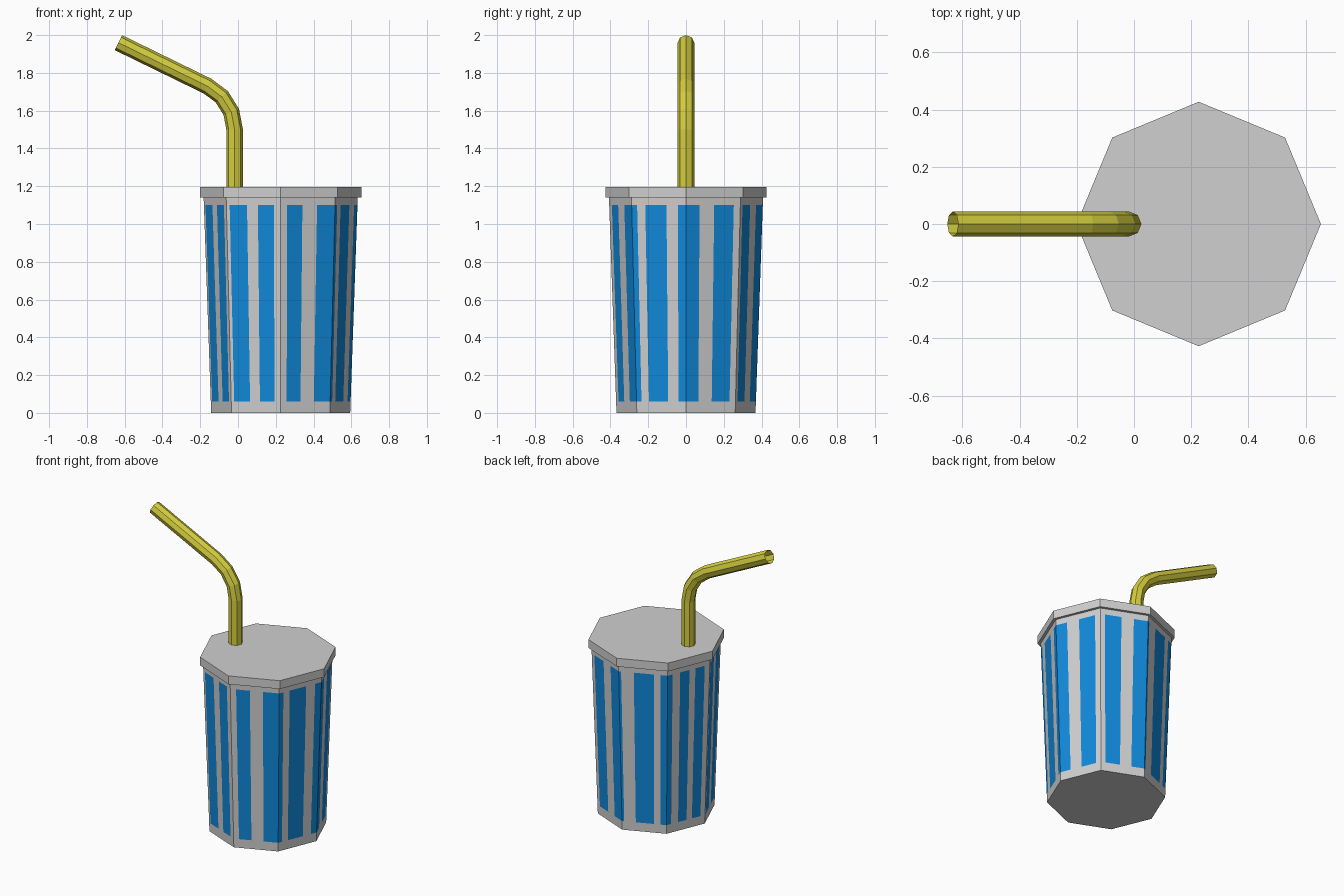
import bpy, bmesh, math
from mathutils import Vector

if "Cube" in bpy.data.objects:
    bpy.data.objects.remove(bpy.data.objects["Cube"])

CX = 0.226  # cup axis


def material(name, rgb):
    m = bpy.data.materials.new(name)
    m.diffuse_color = (*rgb, 1)
    m.use_nodes = True
    m.node_tree.nodes["Principled BSDF"].inputs["Base Color"].default_value = m.diffuse_color
    return m


grey = material("light grey", (0.63, 0.63, 0.63))
blue = material("blue", (0.005, 0.25, 0.71))
yellow = material("yellow", (0.66, 0.62, 0.05))


def make_object(name, bm, mats):
    me = bpy.data.meshes.new(name)
    bm.to_mesh(me)
    bm.free()
    for m in mats:
        me.materials.append(m)
    ob = bpy.data.objects.new(name, me)
    bpy.context.collection.objects.link(ob)
    return ob


def octagon_point(u, r, z):
    # u counts octagon sides round the cup, starting at the +x corner
    k = math.floor(u)
    a, b = [Vector((math.cos(i * math.pi / 4), math.sin(i * math.pi / 4), 0)) for i in (k, k + 1)]
    p = a.lerp(b, u - k) * r
    return Vector((p.x + CX, p.y, z))


# Cup: tapered octagon with stripes cut into its sides
stripes = [(-0.15, 0.25), (0.52, 0.88), (1.10, 1.44), (1.70, 2.05), (2.31, 2.72),
           (2.86, 3.12), (3.30, 3.52), (3.66, 3.88), (4.07, 4.38), (4.58, 4.89),
           (5.06, 5.38), (5.58, 5.875), (6.12, 6.40), (6.67, 7.10), (7.25, 7.64)]
cuts = sorted({round(u % 8, 4) for s in stripes for u in s} | set(range(8)))
levels = [0, 0.06, 1.10, 1.14]


def is_stripe(u):
    return any(a < v < b for a, b in stripes for v in (u, u - 8))


bm = bmesh.new()
rings = [[bm.verts.new(octagon_point(u, 0.368 + 0.04 * z / 1.14, z)) for u in cuts] for z in levels]
n = len(cuts)
for row in range(3):
    for i in range(n):
        j = (i + 1) % n
        f = bm.faces.new((rings[row][i], rings[row][j], rings[row + 1][j], rings[row + 1][i]))
        mid = (cuts[i] + (cuts[j] if j else 8)) / 2
        f.material_index = 1 if row == 1 and is_stripe(mid) else 0
bm.faces.new(rings[0][::-1])
make_object("cup", bm, [grey, blue])

# Lid: flat octagonal disc
bm = bmesh.new()
bmesh.ops.create_cone(bm, cap_ends=True, segments=8, radius1=0.427, radius2=0.427, depth=0.057)
corner = min(math.atan2(v.co.y, v.co.x) % (math.pi / 4) for v in bm.verts)
for v in bm.verts:
    a = round((math.atan2(v.co.y, v.co.x) - corner) / (math.pi / 4)) * math.pi / 4
    v.co = (CX + 0.427 * math.cos(a), 0.427 * math.sin(a), v.co.z + 1.1685)
make_object("lid", bm, [grey])

# Straw: open eight-sided tube swept along a bent path
SX, R, turn = -0.018, 0.256, math.radians(64)
path = [(SX, 1.18, 0.0)]
for i in range(4):
    t = turn * i / 3
    path.append((SX - R * (1 - math.cos(t)), 1.5 + R * math.sin(t), t))
path.append((-0.633, 1.96, turn))
bm = bmesh.new()
rings = []
for x, z, t in path:
    ring = []
    for k in range(8):
        a = k * math.pi / 4
        side, y = 0.044 * math.cos(a), 0.044 * math.sin(a)
        ring.append(bm.verts.new((x + side * math.cos(t), y, z + side * math.sin(t))))
    rings.append(ring)
for lo, hi in zip(rings, rings[1:]):
    for k in range(8):
        j = (k + 1) % 8
        bm.faces.new((lo[k], lo[j], hi[j], hi[k]))
make_object("straw", bm, [yellow])
